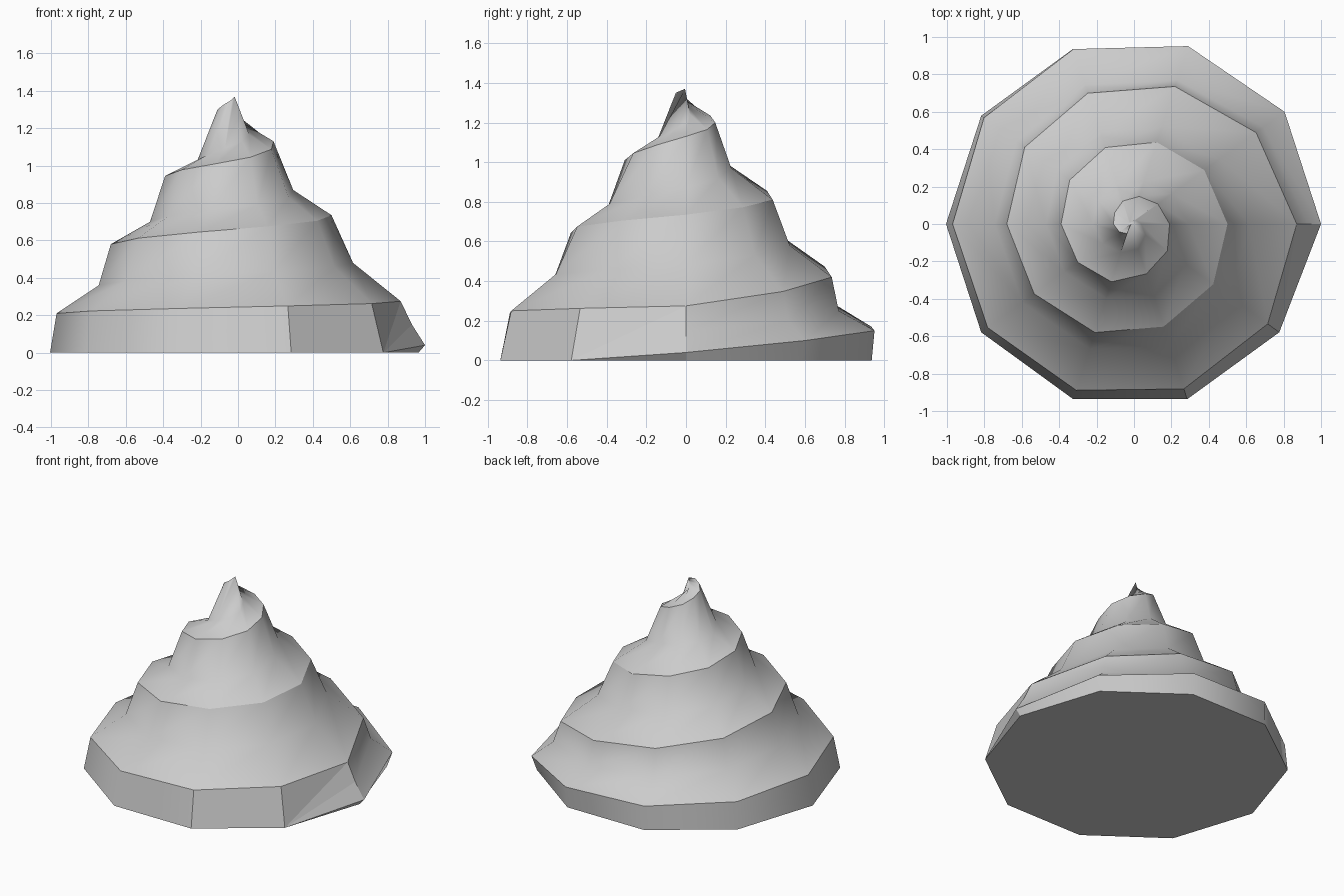
import bpy, bmesh, math

if "Cube" in bpy.data.objects:
    bpy.data.objects.remove(bpy.data.objects["Cube"])

SIDES, LAST, CX = 10, 38, -0.02   # corners per turn, last ridge step, axis offset


def lerp(keys, i):
    """Piecewise-linear (radius, height) at step i."""
    for (a, ra, za), (b, rb, zb) in zip(keys, keys[1:]):
        if i <= b:
            t = (i - a) / (b - a)
            return ra + (rb - ra) * t, za + (zb - za) * t
    return keys[-1][1:]


def point(i, r, z):
    a = math.tau * i / SIDES
    return (CX + r * math.cos(a), r * math.sin(a), z)


# step, radius, height along the outer crease and the inner crease
ridge_keys = [(0, 1.02, .04), (1, 1.02, .10), (2, 1.0, .15), (5, .95, .21), (8, .927, .25),
              (10, .89, .275), (12, .773, .42), (15, .66, .58), (17, .61, .645), (18, .577, .675),
              (20, .52, .735), (22, .46, .81), (25, .37, .945), (27, .325, 1.01), (28, .28, 1.045),
              (30, .21, 1.13), (32, .155, 1.20), (34, .103, 1.27), (35, .09, 1.30),
              (37, .054, 1.35), (38, .005, 1.37)]
valley_keys = [(0, .95, .15), (2, .81, .25), (5, .725, .36), (8, .69, .435), (10, .635, .48),
               (12, .55, .58), (15, .45, .70), (18, .405, .79), (20, .315, .87), (22, .24, .97),
               (25, .20, 1.02), (28, .14, 1.13), (30, .06, 1.20), (32, .01, 1.28), (38, .004, 1.365)]

bm = bmesh.new()
base = [bm.verts.new(point(i, .985, 0)) for i in range(SIDES)]
ridge = [bm.verts.new(point(i, *lerp(ridge_keys, i))) for i in range(LAST + 1)]
valley = [bm.verts.new(point(i, *lerp(valley_keys, i))) for i in range(LAST + 1)]

# flat underside and first-turn wall
bm.faces.new(base[::-1])
for i in range(SIDES - 1):
    bm.faces.new((base[i], base[i + 1], ridge[i + 1], ridge[i]))

# flap where the coil starts
b9 = base[-1]
fan = [ridge[9], ridge[10], valley[0], ridge[0], base[0]]
for p, q in zip(fan, fan[1:]):
    bm.faces.new((b9, q, p))

# sloping shelf, then the wall up to the next turn
for i in range(LAST):
    bm.faces.new((ridge[i], ridge[i + 1], valley[i + 1], valley[i]))
    if i + 1 + SIDES <= LAST:
        bm.faces.new((valley[i], valley[i + 1], ridge[i + 1 + SIDES], ridge[i + SIDES]))

# close the tip
for i in range(LAST - SIDES, LAST):
    bm.faces.new((valley[i], valley[i + 1], ridge[LAST]))

# smooth faces with crisp ridge, base rim and flap
for f in bm.faces:
    f.smooth = True
rset, bset = set(ridge), set(base)
for e in bm.edges:
    a, b = e.verts
    if (a in rset and b in rset) or (a in bset and b in bset):
        e.smooth = False
for f in b9.link_faces:
    for e in f.edges:
        e.smooth = False
bmesh.ops.recalc_face_normals(bm, faces=bm.faces[:])

mesh = bpy.data.meshes.new("swirl")
bm.to_mesh(mesh)
bm.free()
swirl = bpy.data.objects.new("swirl", mesh)
bpy.context.collection.objects.link(swirl)
